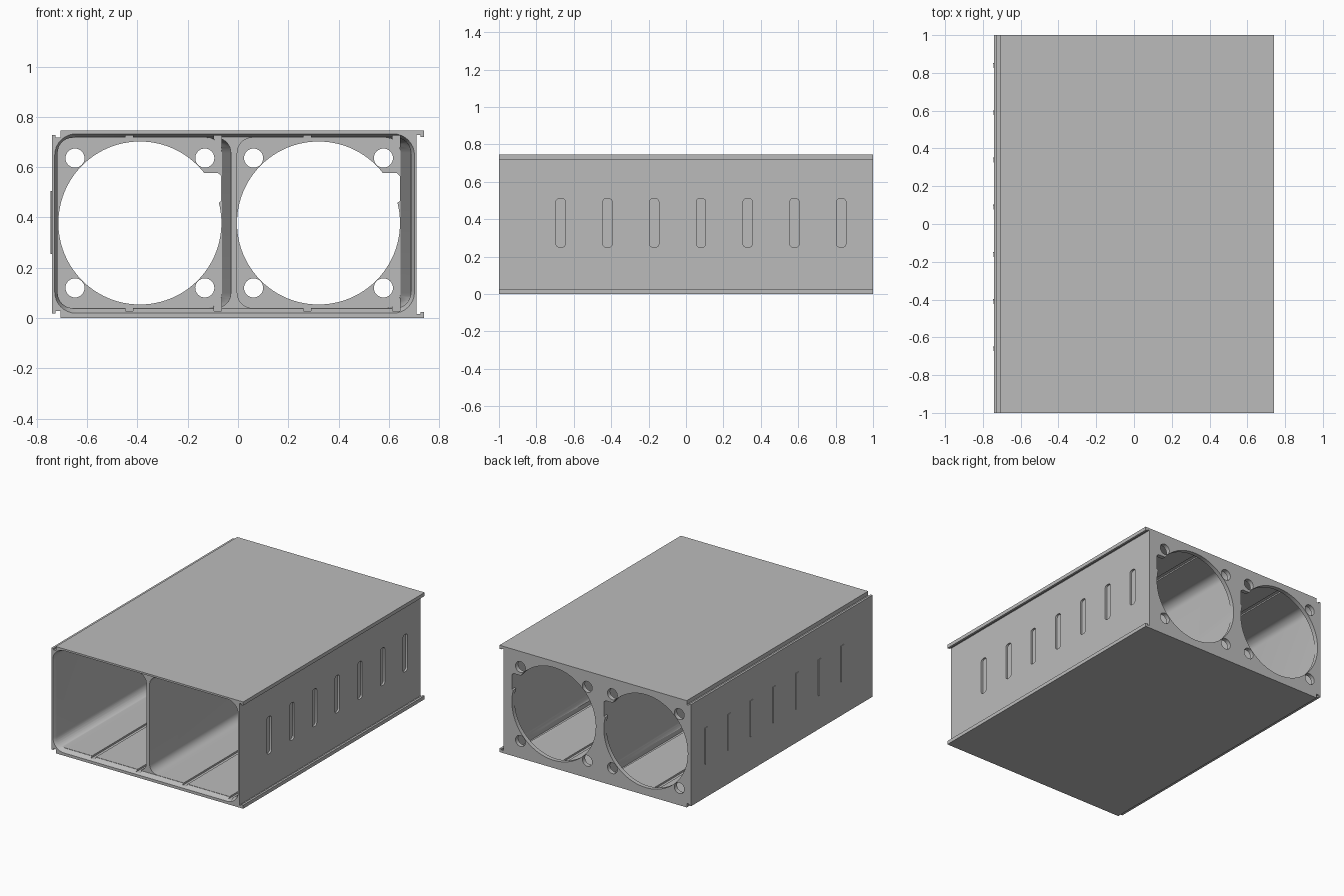
import bpy, bmesh, math

cube = bpy.data.objects.get("Cube")
if cube:
    bpy.data.objects.remove(cube)

H = 0.745            # overall height
MID = 0.378          # height of the fan centres
PLATE = 0.97         # inner face of the back plate

grey = bpy.data.materials.new("plain grey")
grey.use_nodes = True
grey.diffuse_color = (0.5, 0.5, 0.5, 1)
grey.node_tree.nodes["Principled BSDF"].inputs["Base Color"].default_value = grey.diffuse_color

AXES = {"x": lambda a, b, d: (d, a, b),
        "y": lambda a, b, d: (a, d, b),
        "z": lambda a, b, d: (a, b, d)}


def loft(name, axis, *sections):
    """Closed solid through (depth, outline) sections along an axis."""
    bm = bmesh.new()
    rings = [[bm.verts.new(AXES[axis](a, b, d)) for a, b in pts] for d, pts in sections]
    n = len(rings[0])
    for r, s in zip(rings, rings[1:]):
        for i in range(n):
            j = (i + 1) % n
            bm.faces.new((r[i], r[j], s[j], s[i]))
    bm.faces.new(rings[0])
    bm.faces.new(rings[-1])
    bmesh.ops.recalc_face_normals(bm, faces=bm.faces)
    mesh = bpy.data.meshes.new(name)
    bm.to_mesh(mesh)
    bm.free()
    mesh.materials.append(grey)
    obj = bpy.data.objects.new(name, mesh)
    bpy.context.scene.collection.objects.link(obj)
    return obj


def prism(name, axis, d0, d1, pts):
    return loft(name, axis, (d0, pts), (d1, pts))


def rounded(a0, a1, b0, b1, r, n=8):
    pts = []
    corners = [(a1 - r, b1 - r), (a0 + r, b1 - r), (a0 + r, b0 + r), (a1 - r, b0 + r)]
    for k, (ca, cb) in enumerate(corners):
        for i in range(n + 1):
            t = math.pi / 2 * (k + i / n)
            pts.append((ca + r * math.cos(t), cb + r * math.sin(t)))
    return pts


def circle(a, b, r, n):
    return [(a + r * math.cos(2 * math.pi * i / n), b + r * math.sin(2 * math.pi * i / n))
            for i in range(n)]


def rect(a0, a1, b0, b1):
    return [(a0, b0), (a1, b0), (a1, b1), (a0, b1)]


def cut(cutter):
    mod = case.modifiers.new("cut", "BOOLEAN")
    mod.operation = "DIFFERENCE"
    mod.solver = "EXACT"
    mod.object = cutter
    bpy.context.view_layer.objects.active = case
    bpy.ops.object.modifier_apply(modifier=mod.name)
    bpy.data.objects.remove(cutter)


# Case: hooked lips on the +x side, matching rail grooves on the -x side
upper = [(-0.74, 0.727), (-0.725, 0.727), (-0.725, 0.717), (-0.706, 0.717), (-0.706, H),
         (0.74, H), (0.74, 0.72), (0.725, 0.72), (0.725, 0.728), (0.71, 0.728)]
lower = [(x, H - z) for x, z in reversed(upper)]
case = prism("case", "y", -1, 1, upper + lower)

# Two bays, each with one wall that thickens towards the back
for x0, front, back in ((-0.717, -0.027, -0.064), (-0.003, 0.688, 0.646)):
    cut(loft("bay_cutter", "y",
             (-1.05, rounded(x0, front, 0.04, 0.717, 0.06)),
             (PLATE, rounded(x0, back, 0.04, 0.717, 0.06))))

# Flared rim around the front opening
cut(loft("rim_cutter", "y",
         (-1.01, rounded(-0.733, 0.706, 0.013, 0.737, 0.09)),
         (-0.97, rounded(-0.716, 0.689, 0.038, 0.719, 0.07))))

# Guide grooves in floor and ceiling
for x in (-0.432, -0.081, 0.275, 0.629):
    for z0, z1 in ((0.028, 0.08), (0.68, 0.726)):
        cut(prism("groove_cutter", "y", -1.02, PLATE - 0.002, rect(x - 0.015, x + 0.015, z0, z1)))

# Fan openings, cable notches and screw holes in the back plate
for x in (-0.39, 0.32):
    cut(prism("fan_cutter", "y", PLATE - 0.01, 1.05, circle(x, MID, 0.324, 96)))
    cut(prism("notch_cutter", "y", PLATE - 0.01, 1.05,
              [(x + 0.2, 0.577), (x + 0.31, 0.577), (x + 0.323, 0.565),
               (x + 0.323, 0.465), (x + 0.309, 0.455), (x + 0.2, 0.455)]))
    for sx in (-1, 1):
        for sz in (-1, 1):
            cut(prism("screw_cutter", "y", PLATE - 0.01, 1.05,
                      circle(x + sx * 0.258, MID + sz * 0.258, 0.038, 32)))

# Recessed slots on one side, ramped snap tabs on the other
for i in range(7):
    y = -0.67 + 0.25 * i
    cut(prism("slot_cutter", "x", 0.696, 0.75, rounded(y - 0.025, y + 0.025, 0.25, 0.51, 0.018, 4)))
    prism("snap_tab", "z", 0.255, 0.505,
          [(-0.737, y - 0.022), (-0.74, y - 0.022), (-0.746, y + 0.022), (-0.737, y + 0.022)])

bpy.ops.object.select_all(action="DESELECT")
case.select_set(True)
bpy.context.view_layer.objects.active = case
bpy.ops.object.shade_smooth_by_angle(angle=math.radians(30))
